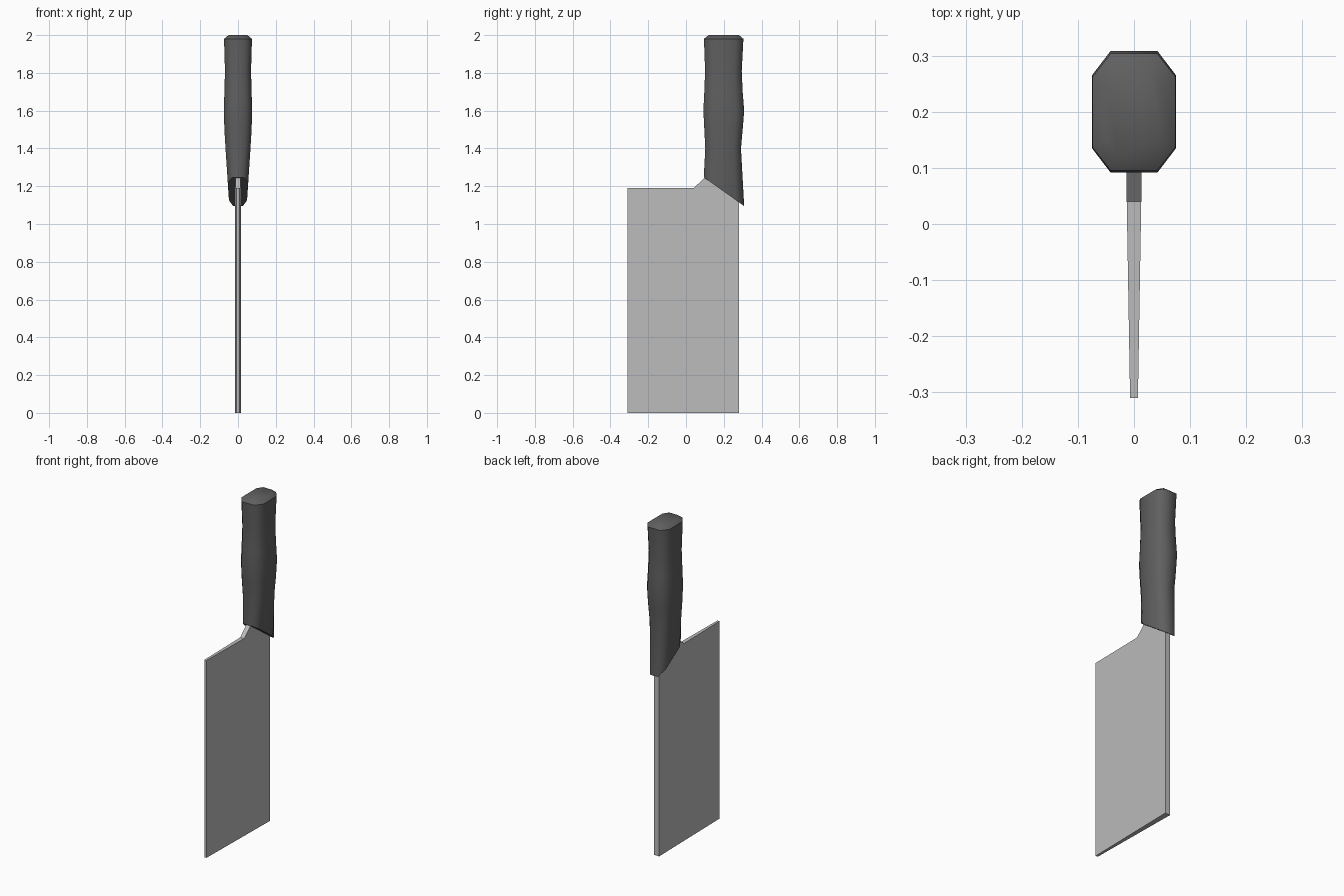
import bpy, bmesh

if "Cube" in bpy.data.objects:
    bpy.data.objects.remove(bpy.data.objects["Cube"])


def material(name, value):
    m = bpy.data.materials.new(name)
    m.diffuse_color = (value, value, value, 1)
    m.use_nodes = True
    m.node_tree.nodes["Principled BSDF"].inputs["Base Color"].default_value = m.diffuse_color
    return m


def finish(bm, name, mat):
    bmesh.ops.recalc_face_normals(bm, faces=bm.faces)
    mesh = bpy.data.meshes.new(name)
    bm.to_mesh(mesh)
    bm.free()
    mesh.materials.append(mat)
    obj = bpy.data.objects.new(name, mesh)
    bpy.context.collection.objects.link(obj)
    return obj


def bridge(bm, a, b):
    n = len(a)
    return [bm.faces.new((a[i], a[(i + 1) % n], b[(i + 1) % n], b[i])) for i in range(n)]


steel = material("steel grey", 0.50)
black = material("dark handle grey", 0.115)

# Blade: side profile (y, z), thickness tapering from spine to cutting edge
profile = [(-0.31, 0), (0.28, 0), (0.28, 1.15), (0.20, 1.27), (0.125, 1.27),
           (0.092, 1.238), (0.04, 1.19), (-0.31, 1.19)]


def half_thickness(y):
    return 0.007 + 0.010 * (y + 0.31) / 0.59


bm = bmesh.new()
sides = [[bm.verts.new((s * half_thickness(y), y, z)) for y, z in profile] for s in (-1, 1)]
for side in sides:
    bm.faces.new(side)
bridge(bm, *sides)
finish(bm, "blade", steel)

# Handle: chamfered-rectangle rings (y front, y back, half width front/back, z front/back)
rings = [
    (0.094, 0.308, 0.056, 0.046, 1.247, 1.095),
    (0.102, 0.291, 0.066, 0.066, 1.40, 1.40),
    (0.097, 0.300, 0.072, 0.072, 1.50, 1.50),
    (0.092, 0.308, 0.075, 0.075, 1.60, 1.60),
    (0.097, 0.300, 0.072, 0.072, 1.70, 1.70),
    (0.101, 0.295, 0.069, 0.069, 1.81, 1.81),
    (0.095, 0.304, 0.074, 0.074, 1.98, 1.98),
    (0.120, 0.280, 0.050, 0.050, 2.00, 2.00),
]
OCTAGON = [(0.56, 0), (1, 0.2), (1, 0.8), (0.56, 1),
           (-0.56, 1), (-1, 0.8), (-1, 0.2), (-0.56, 0)]

bm = bmesh.new()
loops = []
for y0, y1, w0, w1, z0, z1 in rings:
    loops.append([bm.verts.new((u * (w0 + (w1 - w0) * t), y0 + (y1 - y0) * t, z0 + (z1 - z0) * t))
                  for u, t in OCTAGON])
for a, b in zip(loops, loops[1:]):
    bridge(bm, a, b)
bm.faces.new(loops[0])
bm.faces.new(loops[-1])
for f in bm.faces:
    f.smooth = True
# Crisp rims at the slanted bolster and at the butt
for loop in (loops[0], loops[-2]):
    for i in range(8):
        bm.edges.get((loop[i], loop[(i + 1) % 8])).smooth = False
finish(bm, "handle", black)
